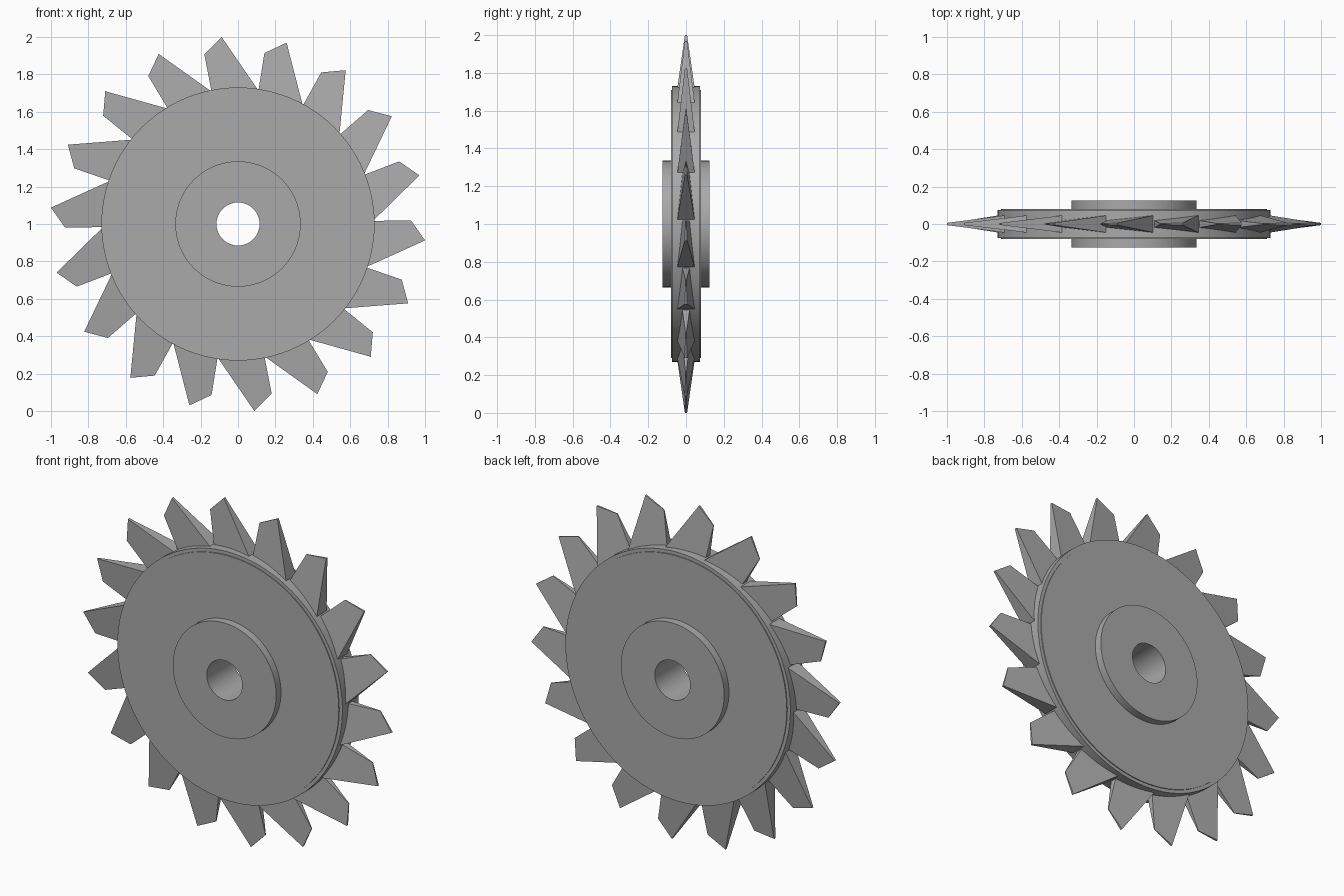
import bpy, bmesh, math

if "Cube" in bpy.data.objects:
    bpy.data.objects.remove(bpy.data.objects["Cube"], do_unlink=True)

CENTRE_Z = 1.0
TEETH = 18
SEGMENTS = 96

steel = bpy.data.materials.new("grey_steel")
steel.use_nodes = True
steel.diffuse_color = (0.4, 0.4, 0.4, 1)
steel.node_tree.nodes["Principled BSDF"].inputs["Base Color"].default_value = (0.4, 0.4, 0.4, 1)


def make_object(name, bm, location=(0, 0, CENTRE_Z)):
    bmesh.ops.recalc_face_normals(bm, faces=bm.faces)
    mesh = bpy.data.meshes.new(name)
    bm.to_mesh(mesh)
    bm.free()
    mesh.materials.append(steel)
    obj = bpy.data.objects.new(name, mesh)
    obj.location = location
    bpy.context.collection.objects.link(obj)
    return obj


# Wheel body: bore, raised hub, face plate and slightly thinner rim, turned about y
half_profile = [(0.115, 0.125), (0.335, 0.125), (0.335, 0.08),
                (0.71, 0.08), (0.71, 0.075), (0.73, 0.075)]
profile = half_profile + [(r, -y) for r, y in reversed(half_profile)]
bm = bmesh.new()
rings = []
for i in range(SEGMENTS):
    a = 2 * math.pi * i / SEGMENTS
    rings.append([bm.verts.new((r * math.cos(a), y, r * math.sin(a))) for r, y in profile])
for i in range(SEGMENTS):
    p, q = rings[i], rings[(i + 1) % SEGMENTS]
    for j in range(len(profile)):
        k = (j + 1) % len(profile)
        bm.faces.new((p[j], p[k], q[k], q[j]))
body = make_object("wheel_body", bm)
bpy.context.view_layer.objects.active = body
body.select_set(True)
bpy.ops.object.shade_smooth_by_angle(angle=math.radians(30))
body.select_set(False)


# Tooth: slanted blade, thick at the root of its long edge and thin at the tip
def half_thickness(x, z):
    return 0.006 + 0.1105 * (x + 0.0875) - 0.067 * (z - 1.0)


outline = [(-0.0875, 1.0), (-0.18, 0.907), (-0.138, 0.69), (0.125, 0.69)]
bm = bmesh.new()
front = [bm.verts.new((x, -half_thickness(x, z), z)) for x, z in outline]
back = [bm.verts.new((x, half_thickness(x, z), z)) for x, z in outline]
bm.faces.new(front)
bm.faces.new(back[::-1])
for i in range(4):
    j = (i + 1) % 4
    bm.faces.new((front[i], back[i], back[j], front[j]))
first_tooth = make_object("tooth_1", bm)

# Remaining teeth share the mesh, evenly spaced round the rim
for n in range(1, TEETH):
    tooth = bpy.data.objects.new(f"tooth_{n + 1}", first_tooth.data)
    tooth.location = (0, 0, CENTRE_Z)
    tooth.rotation_euler = (0, 2 * math.pi * n / TEETH, 0)
    bpy.context.collection.objects.link(tooth)
